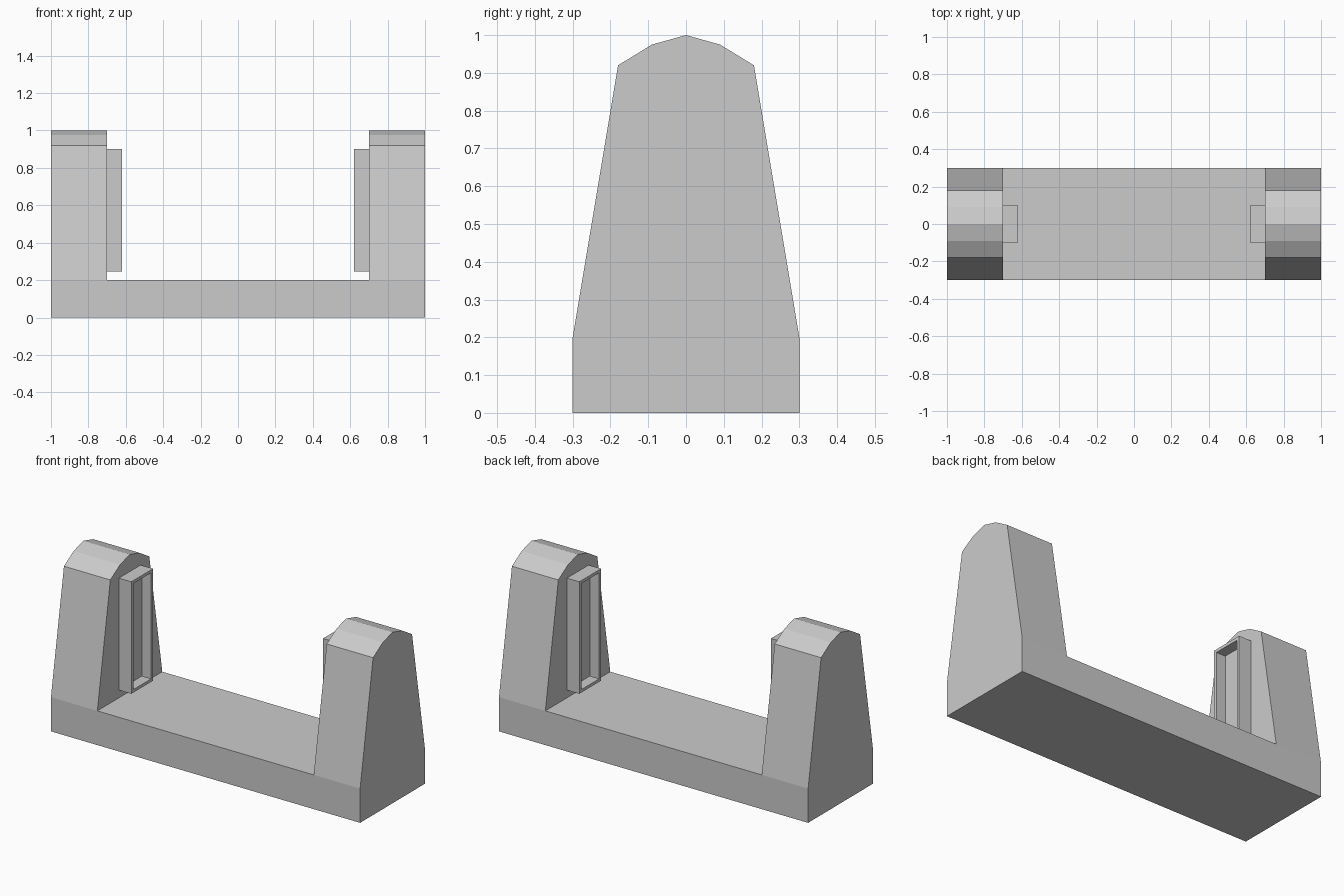
import bpy, bmesh

if "Cube" in bpy.data.objects:
    bpy.data.objects.remove(bpy.data.objects["Cube"])


def finish(name, bm):
    # Recalculate normals, make the object and mirror it across x = 0
    bmesh.ops.recalc_face_normals(bm, faces=bm.faces)
    mesh = bpy.data.meshes.new(name)
    bm.to_mesh(mesh)
    bm.free()
    obj = bpy.data.objects.new(name, mesh)
    bpy.context.collection.objects.link(obj)
    mirror = obj.modifiers.new("mirror", 'MIRROR')
    mirror.use_axis[0] = True
    return obj


# Body: end profile (y, z), from base corner over the rounded top and back down
half = [(0.3, 0), (0.3, 0.2), (0.18, 0.92), (0.09, 0.975)]
profile = half + [(0, 1)] + [(-y, z) for y, z in reversed(half)]
n = len(profile)

bm = bmesh.new()
outer = [bm.verts.new((1, y, z)) for y, z in profile]
inner = [bm.verts.new((0.7, y, z)) for y, z in profile]
base_ids = [0, 1, n - 2, n - 1]
base = [inner[i] for i in base_ids]
middle = [bm.verts.new((0, *profile[i])) for i in base_ids]

# Upright: outer end, skin and inner face above the base
bm.faces.new(outer)
bm.faces.new(inner[1:-1])
for a, b in ((outer, inner), (base, middle)):
    for i in range(len(a)):
        j = (i + 1) % len(a)
        bm.faces.new((a[i], a[j], b[j], b[i]))
finish("base_and_uprights", bm)

# Slot frame on the inner face of each upright
bm = bmesh.new()
bmesh.ops.create_cube(bm, size=1)
bmesh.ops.scale(bm, vec=(0.08, 0.2, 0.655), verts=bm.verts)
bmesh.ops.translate(bm, vec=(0.66, 0, 0.5725), verts=bm.verts)
bm.normal_update()
front = min(bm.faces, key=lambda f: f.calc_center_median().x)
bmesh.ops.inset_region(bm, faces=[front], thickness=0.025)
bm.normal_update()
# Recess: a second ring pushed into the block
bmesh.ops.inset_region(bm, faces=[front], thickness=0)
bmesh.ops.translate(bm, vec=(0.06, 0, 0), verts=front.verts)
finish("slot_frame", bm)
